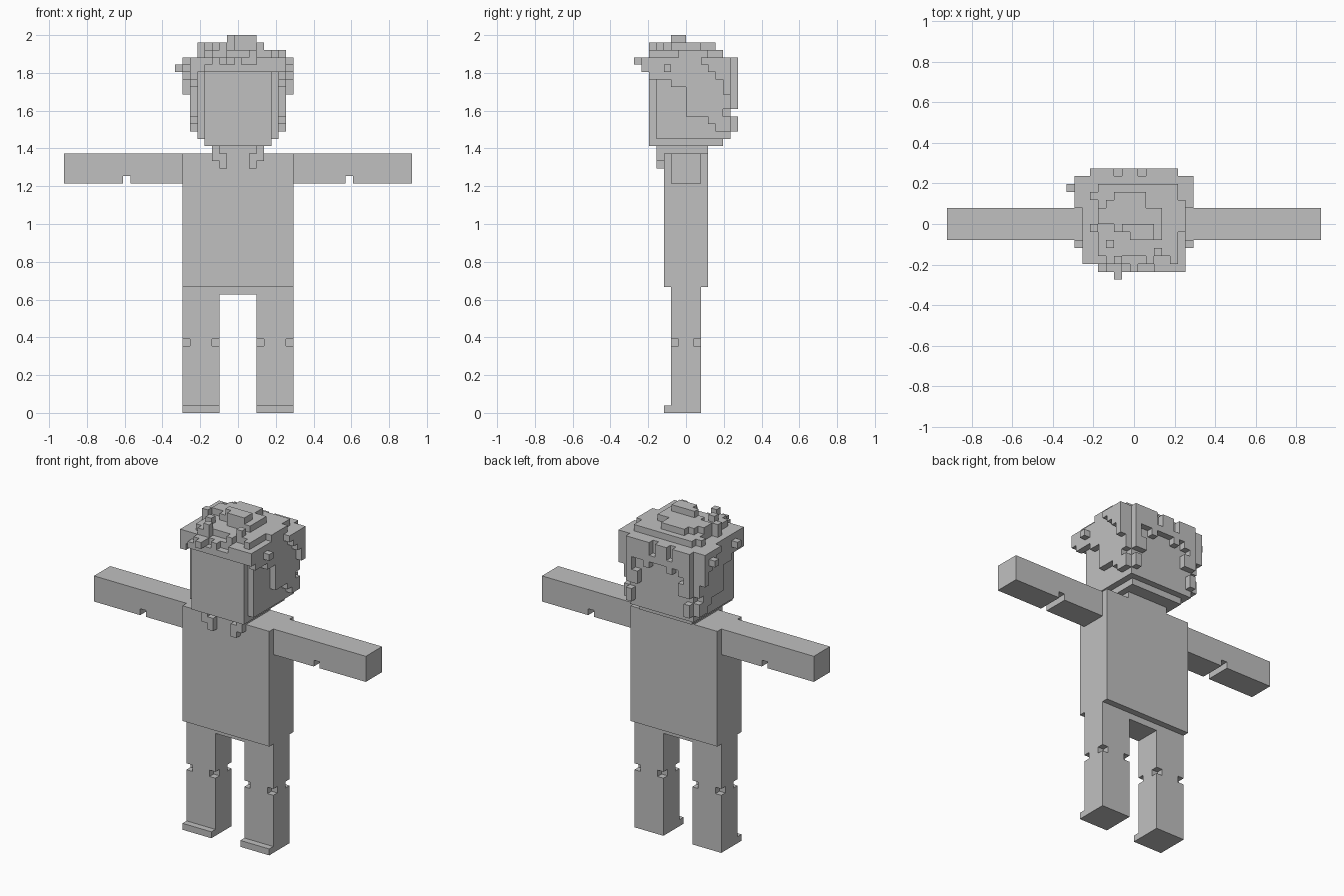
import bpy, bmesh, random
from mathutils import Vector

if "Cube" in bpy.data.objects:
    bpy.data.objects.remove(bpy.data.objects["Cube"])

random.seed(4)
V = 2 / 51            # one block; all sizes below are in blocks
parts = {}            # part name -> set of blocks (x index i spans i-0.5 .. i+0.5)


def cells(x0, x1, y0, y1, z0, z1):
    a, b = round(x0 + 0.5), round(x1 + 0.5)
    return {(x, y, z) for x in range(a, b) for y in range(y0, y1) for z in range(z0, z1)}


def add(name, *box):
    parts.setdefault(name, set()).update(cells(*box))


def cut(name, *box):
    parts[name] -= cells(*box)


def both(fn, name, x0, x1, *rest):
    fn(name, x0, x1, *rest)
    fn(name, -x1, -x0, *rest)


# legs with feet and notched knees
for side, lo, hi in (("left", 2.5, 7.5), ("right", -7.5, -2.5)):
    leg = side + "_leg"
    add(leg, lo, hi, -2, 2, 0, 16)
    add(leg, lo, hi, -3, -2, 0, 1)
    for x in (lo, hi - 1):
        for y in (-2, 1):
            cut(leg, x, x + 1, y, y + 1, 9, 10)

# hips and torso
add("hips", -7.5, 7.5, -2, 2, 16, 17)
add("torso", -7.5, 7.5, -3, 3, 17, 35)

# arms with elbow notch underneath
for side, lo, hi, notch in (("left", 7.5, 23.5, 14.5), ("right", -23.5, -7.5, -15.5)):
    add(side + "_arm", lo, hi, -2, 2, 31, 35)
    cut(side + "_arm", notch, notch + 1, -2, 2, 31, 32)

# neck and collar tips
add("neck", -3.5, 3.5, -3, 3, 35, 36)
both(add, "collar", 2.5, 3.5, -4, -3, 34, 36)
both(add, "collar", 1.5, 2.5, -4, -3, 33, 35)

# head: jaw, skull, face plate
add("head", -4.5, 4.5, -5, 5, 36, 37)
add("head", -5.5, 5.5, -4, 6, 37, 46)
add("head", -4.5, 4.5, -5, -4, 37, 46)

# hair sides, with sideburn edges stepping back below
for y0, y1, z0 in ((-5, -2, 45), (-2, 0, 44), (0, 3, 40), (3, 4, 39), (4, 6, 38)):
    both(add, "hair", 5.5, 6.5, y0, y1, z0, 48)
both(cut, "hair", 5.5, 6.5, 5, 6, 40, 41)

# outer hair tufts toward the back corners
for z, y in ((47, 2), (46, 3), (45, 4), (44, 5), (43, 5)):
    both(add, "hair", 6.5, 7.5, y, 6, z, z + 1)
both(add, "hair", 6.5, 7.5, -3, -2, 46, 47)
add("hair", -8.5, -7.5, 4, 5, 46, 47)

# back hair: band at the top, ragged strands on the corners
add("hair", -5.5, 5.5, 6, 7, 45, 48)
both(add, "hair", 4.5, 5.5, 6, 7, 38, 45)
both(cut, "hair", 4.5, 5.5, 6, 7, 40, 41)
both(add, "hair", 3.5, 4.5, 6, 7, 41, 43)
both(add, "hair", 1.5, 2.5, 6, 7, 44, 45)
add("hair", -4.5, -3.5, 6, 7, 44, 45)
for x in (-2.5, 0.5):
    cut("hair", x, x + 1, 6, 7, 46, 48)

# fringe
add("hair", -6.5, 5.5, -5, -4, 46, 48)
add("hair", -4.5, 6.5, -6, -5, 46, 48)
for x, w in ((-1.5, 1), (0.5, 2), (-4.5, 1)):
    cut("hair", x, x + w, -6, -5, 47, 48)
add("hair", -2.5, -1.5, -7, -5, 47, 48)

# crown terraces
add("hair", -5.5, 5.5, -4, 6, 46, 48)
add("hair", -4.5, 5.5, -4, 5, 48, 49)
add("hair", 5.5, 6.5, -1, 3, 48, 49)
add("hair", -2.5, 3.5, -2, 4, 49, 50)
add("hair", -4.5, -2.5, 0, 2, 49, 50)
add("hair", -1.5, 2.5, -2, 0, 50, 51)
cut("hair", 1.5, 3.5, 2, 4, 49, 50)
cut("hair", -2.5, -0.5, -2, -1, 49, 51)

# loose tufts on the crown
for x, y, z in ((-5.5, -1, 48), (-5.5, -1, 49), (-5.5, 3, 48), (-3.5, -5, 48),
                (-2.5, -5, 48), (-2.5, -5, 49), (1.5, -5, 48), (4.5, -5, 48)):
    add("hair", x, x + 1, y, y + 1, z, z + 1)
for _ in range(7):
    x, y = random.randint(-4, 2) + 0.5, random.randint(-4, 3)
    add("hair", x, x + 1, y, y + 1, 49, 50)

# turn each block set into a clean outer shell
grey = bpy.data.materials.new("plain grey")
grey.diffuse_color = (0.53, 0.53, 0.53, 1)
grey.use_nodes = True
grey.node_tree.nodes["Principled BSDF"].inputs["Base Color"].default_value = grey.diffuse_color
solid = set().union(*parts.values())
for name, blocks in parts.items():
    bm = bmesh.new()
    verts = {}
    for b in sorted(blocks):
        for axis in range(3):
            for s in (0, 1):
                n = list(b)
                n[axis] += 2 * s - 1
                if tuple(n) in solid:
                    continue
                u, w = (axis + 1) % 3, (axis + 2) % 3
                ring = []
                for du, dw in ((0, 0), (1, 0), (1, 1), (0, 1)):
                    c = list(b)
                    c[axis] += s
                    c[u] += du
                    c[w] += dw
                    c = tuple(c)
                    if c not in verts:
                        verts[c] = bm.verts.new(Vector((c[0] - 0.5, c[1], c[2])) * V)
                    ring.append(verts[c])
                bm.faces.new(ring if s else ring[::-1])
    bmesh.ops.dissolve_limit(bm, angle_limit=0.01, verts=bm.verts[:], edges=bm.edges[:])
    mesh = bpy.data.meshes.new(name)
    bm.to_mesh(mesh)
    bm.free()
    mesh.materials.append(grey)
    bpy.context.collection.objects.link(bpy.data.objects.new(name, mesh))
